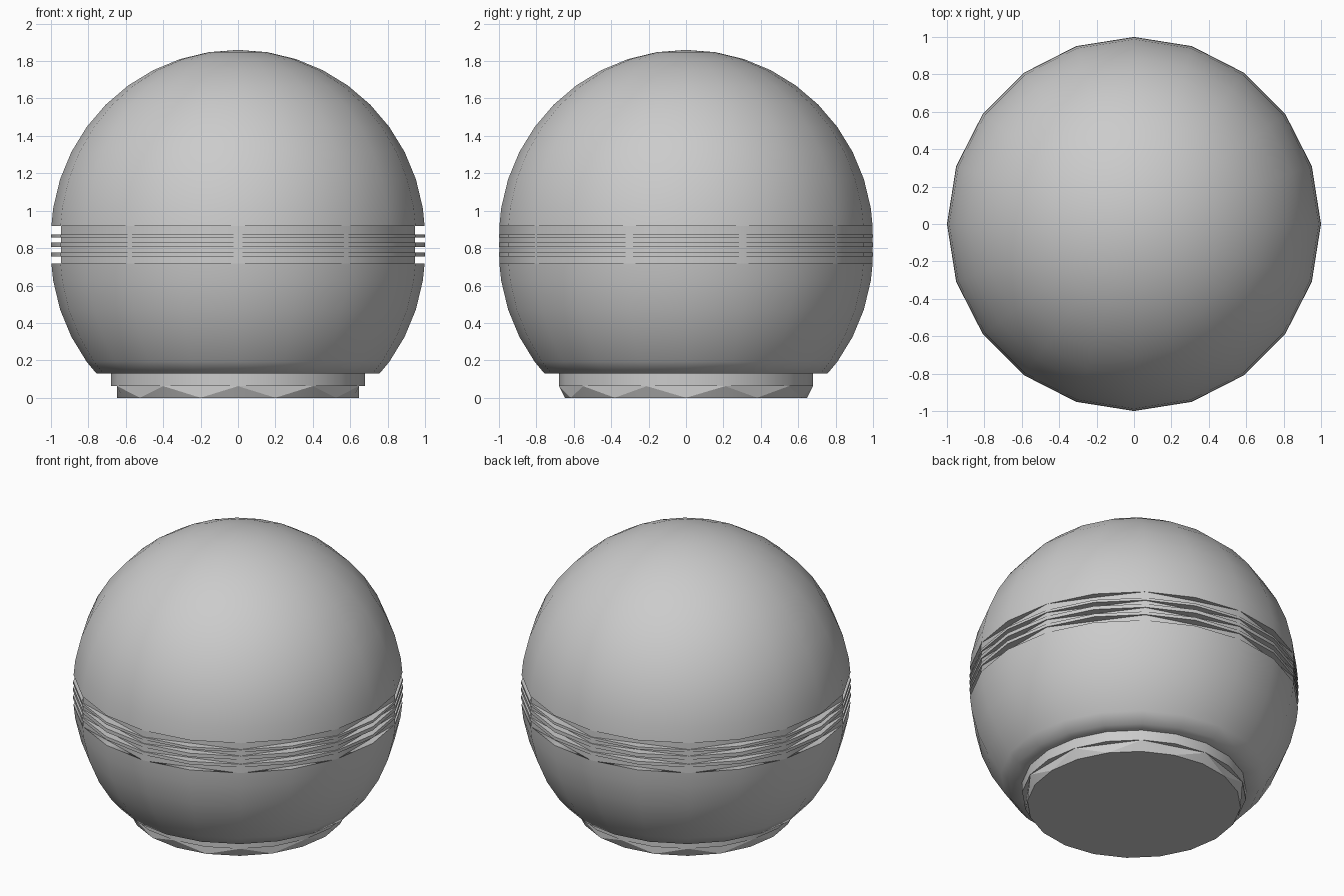
import bpy, bmesh
from math import sin, cos, radians

if "Cube" in bpy.data.objects:
    bpy.data.objects.remove(bpy.data.objects["Cube"])

SIDES = 20
STEP = 360 / SIDES


def lathe(name, rows, smooth, cap_bottom=False):
    """Revolve rows (radius, z, decagonal) from top to bottom.
    Decagonal rows have every second vertex pulled in to the chord."""
    bm = bmesh.new()
    loops = []
    for r, z, deca in rows:
        if r == 0:
            loops.append([bm.verts.new((0, 0, z))] * SIDES)
            continue
        loop = []
        for i in range(SIDES):
            a = radians(STEP * i)
            rr = r * cos(radians(STEP)) if deca and i % 2 == 0 else r
            loop.append(bm.verts.new((rr * cos(a), rr * sin(a), z)))
        loops.append(loop)
    for up, low in zip(loops, loops[1:]):
        for i in range(SIDES):
            j = (i + 1) % SIDES
            if up[i] is up[j]:
                bm.faces.new((up[i], low[i], low[j]))
            elif i % 2 == 0:
                bm.faces.new((up[i], low[i], up[j]))
                bm.faces.new((low[i], low[j], up[j]))
            else:
                bm.faces.new((up[i], low[i], low[j]))
                bm.faces.new((up[i], low[j], up[j]))
    if cap_bottom:
        bm.faces.new(loops[-1][::-1])
    mesh = bpy.data.meshes.new(name)
    bm.to_mesh(mesh)
    bm.free()
    ob = bpy.data.objects.new(name, mesh)
    bpy.context.collection.objects.link(ob)
    bpy.ops.object.select_all(action='DESELECT')
    ob.select_set(True)
    bpy.context.view_layer.objects.active = ob
    bpy.ops.object.shade_smooth_by_angle(angle=radians(smooth))
    return ob


# upper dome
body = [(0, 1.86, False)]
body += [(cos(radians(t)), 0.86 + sin(radians(t)), False) for t in range(81, 8, -9)]
body.append((0.998, 0.917, False))

# grooves around three thin rings, over a ten-sided core
CORE = 0.996
body.append((CORE, 0.922, True))
for top, bottom in ((0.874, 0.857), (0.831, 0.807), (0.777, 0.756)):
    body += [(CORE, top, True), (1, top, False), (1, bottom, False), (CORE, bottom, True)]
body += [(CORE, 0.715, True), (0.998, 0.718, False)]

# lower bowl and its flat underside
body += [(cos(radians(t)), 0.78 - sin(radians(t)), False) for t in (9, 18, 27, 36)]
body += [(0.757, 0.13, False), (0.675, 0.13, False)]
lathe("ball_body", body, 60)

# foot: round collar above a faceted ten-sided lower edge
foot = [(0.68, 0.13, False), (0.68, 0.062, False), (0.679, 0.062, True), (0.648, 0, False)]
lathe("foot", foot, 20, cap_bottom=True)
